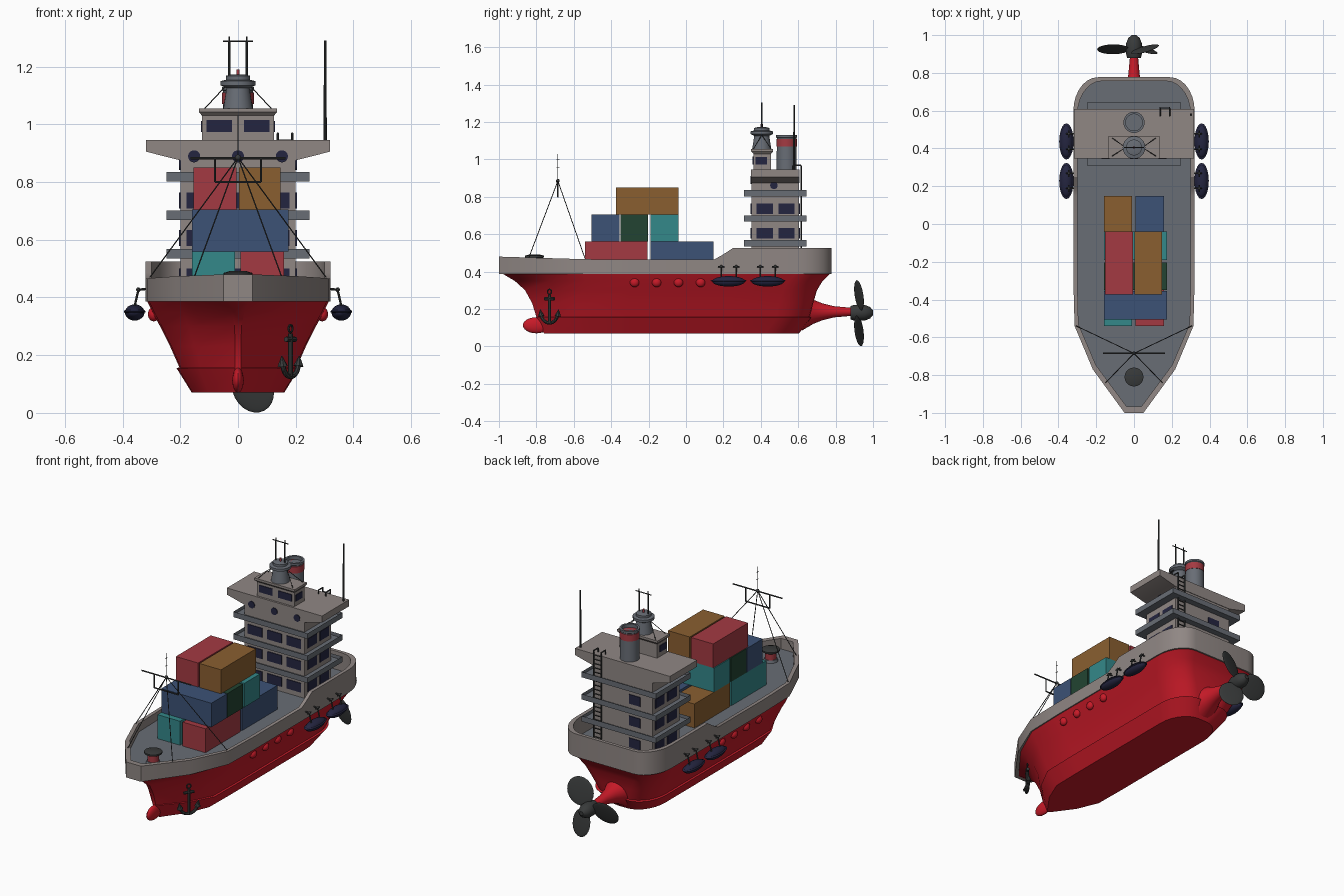
import bpy, bmesh, math
from mathutils import Vector, Matrix

if "Cube" in bpy.data.objects:
    bpy.data.objects.remove(bpy.data.objects["Cube"])

def lin(c):
    c /= 255
    return c / 12.92 if c <= 0.04045 else ((c + 0.055) / 1.055) ** 2.4

def material(name, *rgb):
    m = bpy.data.materials.new(name)
    m.diffuse_color = [lin(c) for c in rgb] + [1]
    m.use_nodes = True
    m.node_tree.nodes["Principled BSDF"].inputs["Base Color"].default_value = m.diffuse_color
    return m

HULL = material("hull red", 200, 26, 40)
RED = material("faded red", 164, 58, 66)
BROWN = material("ochre brown", 138, 95, 48)
BLUE = material("steel blue", 60, 82, 118)
GREEN = material("dark green", 34, 68, 50)
TEAL = material("teal", 52, 136, 138)
GREY = material("warm grey", 144, 135, 132)
DECK = material("deck grey", 104, 109, 117)
BLACK = material("charcoal", 56, 58, 58)
NAVY = material("window navy", 36, 37, 64)

# ---- helpers -------------------------------------------------------------
def finish(name, bm, mat, mirror=False):
    bmesh.ops.recalc_face_normals(bm, faces=bm.faces[:])
    me = bpy.data.meshes.new(name)
    bm.to_mesh(me)
    bm.free()
    me.materials.append(mat)
    ob = bpy.data.objects.new(name, me)
    bpy.context.collection.objects.link(ob)
    if mirror:
        ob.modifiers.new("Mirror", 'MIRROR')
    return ob

def loft(bm, loops, cap=(True, True)):
    rings = [[bm.verts.new(p) for p in lp] for lp in loops]
    n = len(rings[0])
    for a, b in zip(rings, rings[1:]):
        for i in range(n):
            bm.faces.new((a[i], a[(i + 1) % n], b[(i + 1) % n], b[i]))
    if cap[0]:
        bm.faces.new(rings[0][::-1])
    if cap[1]:
        bm.faces.new(rings[-1])

def lathe(bm, origin, axis, profile, n=24):
    """Profile is (radius, distance along axis)."""
    rot = Vector(axis).to_track_quat('Z', 'Y')
    loft(bm, [[Vector(origin) + rot @ Vector((r * math.cos(math.tau * i / n), r * math.sin(math.tau * i / n), h))
               for i in range(n)] for r, h in profile])

def rods(bm, r, *paths, n=8):
    for path in paths:
        for p, q in zip(path, path[1:]):
            d = Vector(q) - Vector(p)
            lathe(bm, p, d, [(r, 0), (r, d.length)], n)

def cube(bm, x0, x1, y0, y1, z0, z1):
    loft(bm, [[(x0, y0, z), (x1, y0, z), (x1, y1, z), (x0, y1, z)] for z in (z0, z1)])

def box(name, mat, *boxes, mirror=False):
    bm = bmesh.new()
    for b in boxes:
        cube(bm, *b)
    return finish(name, bm, mat, mirror)

def ball(bm, matrix):
    bmesh.ops.create_uvsphere(bm, u_segments=20, v_segments=12, radius=1, matrix=matrix)

def turned(name, mat, origin, axis, profile, n=24, mirror=False):
    bm = bmesh.new()
    lathe(bm, origin, axis, profile, n)
    return finish(name, bm, mat, mirror)

def outline(z, beam, bow, tip, shoulder, stern, rx=0.13, ry=0.18):
    """Ship-shaped plan loop; z is a number or a function of y."""
    half = [(tip, bow), (tip + (beam - tip) * 0.62, bow + (shoulder - bow) * 0.5),
            (beam * 0.98, shoulder), (beam, -0.3), (beam, 0.15), (beam, 0.19), (beam, 0.25)]
    for i in range(8):
        a = math.pi / 2 * i / 7
        half.append((beam - rx + rx * math.cos(a), stern - ry + ry * math.sin(a)))
    pts = half + [(-x, y) for x, y in reversed(half)]
    return [(x, y, z(y) if callable(z) else z) for x, y in pts]

# ---- hull ----------------------------------------------------------------
bm = bmesh.new()
loft(bm, [outline(*lv) for lv in (
    (0.07, 0.16, -0.76, 0.008, -0.50, 0.605), (0.155, 0.213, -0.80, 0.010, -0.52, 0.67),
    (0.158, 0.203, -0.80, 0.010, -0.52, 0.66), (0.23, 0.235, -0.822, 0.010, -0.53, 0.68),
    (0.30, 0.270, -0.860, 0.012, -0.53, 0.70), (0.35, 0.297, -0.915, 0.022, -0.54, 0.73),
    (0.388, 0.315, -0.980, 0.040, -0.54, 0.77))])
ball(bm, Matrix.Translation((0, -0.80, 0.113)) @ Matrix.Diagonal((0.02, 0.072, 0.043, 1)))
finish("hull", bm, HULL)
turned("propeller_shaft_housing", HULL, (0, 0.62, 0.185), (0, 1, 0),
       [(0.10, 0), (0.065, 0.06), (0.045, 0.11), (0.03, 0.17), (0.021, 0.27)])

# Raised rail around the deck, higher at the stern
def rail_top(y):
    t = min(max((y - 0.15) / 0.10, 0), 1)
    return 0.465 + 0.06 * t * t * (3 - 2 * t) + 0.015 * min(max((-0.5 - y) / 0.5, 0), 1)
bm = bmesh.new()
outer, inner = (0.321, -1.0, 0.05, -0.54, 0.777), (0.300, -0.965, 0.04, -0.53, 0.757)
loft(bm, [outline(0.386, *inner), outline(0.386, *outer), outline(rail_top, *outer),
          outline(rail_top, *inner), outline(0.41, *inner)], (False, False))
finish("bulwark", bm, GREY)
bm = bmesh.new()
bm.faces.new([bm.verts.new(p) for p in outline(0.415, *inner)])
finish("deck", bm, DECK)

# Hull side domes
bm = bmesh.new()
for y in (-0.275, -0.157, -0.04, 0.078):
    ball(bm, Matrix.Translation((0.292, y, 0.342)) @ Matrix.Diagonal((0.02, 0.025, 0.025, 1)))
finish("hull_side_domes", bm, HULL, True)

# ---- propeller -----------------------------------------------------------
bm = bmesh.new()
lathe(bm, (0, 0.88, 0.18), (0, 1, 0), [(0.036, 0), (0.042, 0.02), (0.042, 0.075), (0.03, 0.105), (0.012, 0.12)])
for deg in (32, 152, 272):
    ball(bm, Matrix.Translation((0, 0.925, 0.18)) @ Matrix.Rotation(math.radians(deg), 4, 'Y')
         @ Matrix.Translation((0, 0, 0.11)) @ Matrix.Rotation(math.radians(20), 4, 'Z')
         @ Matrix.Diagonal((0.074, 0.007, 0.085, 1)))
finish("propeller", bm, BLACK)

# ---- containers ----------------------------------------------------------
L, R, F, B = (-0.16, -0.01), (0.008, 0.16), (-0.54, -0.205), (-0.19, 0.148)
A = (-0.16, 0.175)
T = [(0.415, 0.56), (0.56, 0.705), (0.705, 0.85)]
for name, mat, x, y, z in (
        ("front_left", TEAL, L, F, T[0]), ("front_right", RED, R, F, T[0]),
        ("rear_left", BROWN, L, B, T[0]), ("rear_right", BLUE, R, B, T[0]),
        ("cross_front", BLUE, A, (-0.505, -0.355), T[1]), ("cross_middle", GREEN, A, (-0.35, -0.203), T[1]),
        ("cross_rear", TEAL, A, (-0.19, -0.04), T[1]),
        ("top_left", RED, (-0.154, -0.006), (-0.374, -0.04), T[2]),
        ("top_right", BROWN, (0.003, 0.148), (-0.374, -0.04), T[2])):
    box("container_" + name, mat, (*x, *y, *z))

# ---- accommodation tower -------------------------------------------------
box("tower", GREY, (-0.2, 0.2, 0.35, 0.605, 0.41, 0.90))
for i, z in enumerate((0.535, 0.668, 0.802)):
    bm = bmesh.new()
    cube(bm, -0.248, 0.248, 0.31, 0.643, z, z + 0.033)
    top = max(bm.faces, key=lambda f: f.calc_center_median().z)
    bmesh.ops.inset_region(bm, faces=[top], thickness=0.01)
    bmesh.ops.translate(bm, verts=top.verts, vec=(0, 0, -0.02))
    finish(f"balcony_{i + 1}", bm, DECK)
bm = bmesh.new()
wing = [(-0.2, 0.875), (-0.318, 0.905), (-0.318, 0.945), (0.318, 0.945), (0.318, 0.905), (0.2, 0.875)]
loft(bm, [[(x, y, z) for x, z in wing] for y in (0.348, 0.608)])
finish("bridge_wing", bm, GREY)

# Tower windows on every level
panes = []
for z in (0.445, 0.578, 0.708):
    for x in (-0.13, 0, 0.13):
        panes.append((x - 0.048, x + 0.048, 0.346, 0.351, z, z + 0.056))
    panes.append((-0.12, -0.045, 0.604, 0.609, z, z + 0.056))
    for s in (-1, 1):
        for y0, y1 in ((0.377, 0.465), (0.495, 0.58)):
            panes.append((*sorted((s * 0.199, s * 0.204)), y0, y1, z, z + 0.056))
box("tower_windows", NAVY, *panes)
bm = bmesh.new()
for x in (-0.152, 0, 0.152):
    lathe(bm, (x, 0.35, 0.889), (0, -1, 0), [(0.021, 0), (0.021, 0.006)])
for s in (-1, 1):
    lathe(bm, (s * 0.199, 0.47, 0.861), (s, 0, 0), [(0.02, 0), (0.02, 0.006)])
finish("round_windows", bm, NAVY)

# Wheelhouse with flared roof
bm = bmesh.new()
def rect(hx, y0, y1, z):
    return [(-hx, y0, z), (hx, y0, z), (hx, y1, z), (-hx, y1, z)]
loft(bm, [rect(0.125, 0.36, 0.455, 0.94), rect(0.125, 0.36, 0.455, 1.03),
          rect(0.135, 0.348, 0.465, 1.042), rect(0.135, 0.348, 0.465, 1.055)])
finish("wheelhouse", bm, GREY)
box("wheelhouse_windows", NAVY, (0.02, 0.11, 0.356, 0.361, 0.973, 1.015),
    (0.124, 0.129, 0.372, 0.432, 0.973, 1.012), mirror=True)

# Radar turret, twin mast and stays
turned("radar_turret", DECK, (0, 0.405, 1.05), (0, 0, 1),
       [(0.052, 0), (0.04, 0.075), (0.06, 0.085), (0.06, 0.10), (0.042, 0.104), (0.042, 0.118), (0.025, 0.122)])
bm = bmesh.new()
rods(bm, 0.004, [(0.03, 0.405, 1.16), (0.03, 0.405, 1.29)])
rods(bm, 0.003, [(0, 0.405, 1.288), (0.052, 0.405, 1.288)], [(0.03, 0.405, 1.285), (0.03, 0.405, 1.305)])
rods(bm, 0.002, *[[(0.115, y, 1.055), (0.045, 0.405, 1.13)] for y in (0.36, 0.455)])
finish("radar_mast", bm, BLACK, True)
turned("mast_lamp", RED, (0, 0.405, 1.165), (0, 0, 1), [(0.006, 0), (0.006, 0.025)], 12)

# Funnel with red band
turned("funnel", DECK, (0, 0.538, 0.94), (0, 0, 1),
       [(0.054, 0), (0.052, 0.175), (0.056, 0.178), (0.056, 0.19), (0.044, 0.19), (0.044, 0.17)], 32)
turned("funnel_band", RED, (0, 0.538, 1.07), (0, 0, 1), [(0.055, 0), (0.055, 0.04)], 32)

# Whip antenna and rear ladder
turned("whip_antenna", BLACK, (0.302, 0.578, 0.94), (0, 0, 1), [(0.006, 0), (0.004, 0.35)], 10)
bm = bmesh.new()
for x in (0.138, 0.188):
    rods(bm, 0.004, [(x, 0.615, 0.43), (x, 0.615, 0.968), (x, 0.572, 0.968), (x, 0.572, 0.94)])
rods(bm, 0.003, *[[(0.138, 0.615, 0.45 + 0.026 * i), (0.188, 0.615, 0.45 + 0.026 * i)] for i in range(20)])
finish("rear_ladder", bm, BLACK)

# ---- lifeboats and davits ------------------------------------------------
bm, arms = bmesh.new(), bmesh.new()
for y in (0.228, 0.437):
    at = Matrix.Translation((0.358, y, 0.348))
    ball(bm, at @ Matrix.Diagonal((0.034, 0.088, 0.028, 1)))
    ball(bm, at @ Matrix.Translation((0, 0, 0.003)) @ Matrix.Diagonal((0.038, 0.096, 0.01, 1)))
    for d in (-0.04, 0.04):
        rods(arms, 0.004, [(0.31, y + d, 0.43), (0.345, y + d, 0.427), (0.358, y + d, 0.37)])
        rods(arms, 0.004, [(0.345, y + d - 0.018, 0.427), (0.345, y + d + 0.018, 0.427)])
        ball(arms, Matrix.Translation((0.345, y + d, 0.427)) @ Matrix.Scale(0.008, 4))
finish("lifeboats", bm, NAVY, True)
finish("lifeboat_davits", arms, BLACK, True)

# ---- bow gear ------------------------------------------------------------
bm = bmesh.new()
rods(bm, 0.0022, [(0, -0.685, 0.885), (0.305, -0.54, 0.47)], [(0, -0.685, 0.885), (0.15, -0.84, 0.475)])
rods(bm, 0.004, [(0, -0.685, 0.882), (0.165, -0.685, 0.882)],
     [(0.08, -0.685, 0.882), (0.08, -0.685, 0.80), (0, -0.685, 0.80)])
finish("bow_rigging", bm, BLACK, True)
bm = bmesh.new()
ball(bm, Matrix.Translation((0, -0.685, 0.885)) @ Matrix.Scale(0.01, 4))
rods(bm, 0.0018, [(0, -0.685, 0.885), (0, -0.685, 1.03)], [(0, -0.693, 1.0), (0, -0.677, 1.0)],
     [(0, -0.693, 0.955), (0, -0.677, 0.955)])
finish("bow_lamp_post", bm, BLACK)
turned("capstan_base", DECK, (0, -0.81, 0.41), (0, 0, 1), [(0.042, 0), (0.036, 0.02)])
turned("capstan_drum", RED, (0, -0.81, 0.425), (0, 0, 1), [(0.032, 0), (0.032, 0.05)])
turned("capstan_cap", BLACK, (0, -0.81, 0.47), (0, 0, 1), [(0.04, 0), (0.05, 0.006), (0.05, 0.015), (0.03, 0.021)])

# Anchor hung on the starboard bow, built in its own plane then turned
bm = bmesh.new()
rods(bm, 0.009, [(0, 0, -0.085), (0, 0, 0.065)], [(-0.03, 0, 0.045), (0.03, 0, 0.045)])
arc = [(0.052 * math.sin(a), 0, -0.035 - 0.05 * math.cos(a)) for a in [math.radians(-80 + 20 * i) for i in range(9)]]
rods(bm, 0.009, arc)
ring = [(0.013 * math.cos(i * math.tau / 12), 0, 0.082 + 0.013 * math.sin(i * math.tau / 12)) for i in range(13)]
rods(bm, 0.004, ring)
for s in (-1, 1):
    lathe(bm, (s * 0.052, 0, -0.048), (s * 0.15, 0, 1), [(0.018, 0), (0.002, 0.035)], 8)
bm.transform(Matrix.Translation((0.182, -0.73, 0.21)) @ Matrix.Rotation(math.radians(58), 4, 'Z'))
finish("anchor", bm, BLACK)

# ---- smooth the curved parts, keep hard edges ----------------------------
bpy.ops.object.select_all(action='SELECT')
bpy.context.view_layer.objects.active = bpy.data.objects["hull"]
bpy.ops.object.shade_smooth_by_angle(angle=math.radians(32))
